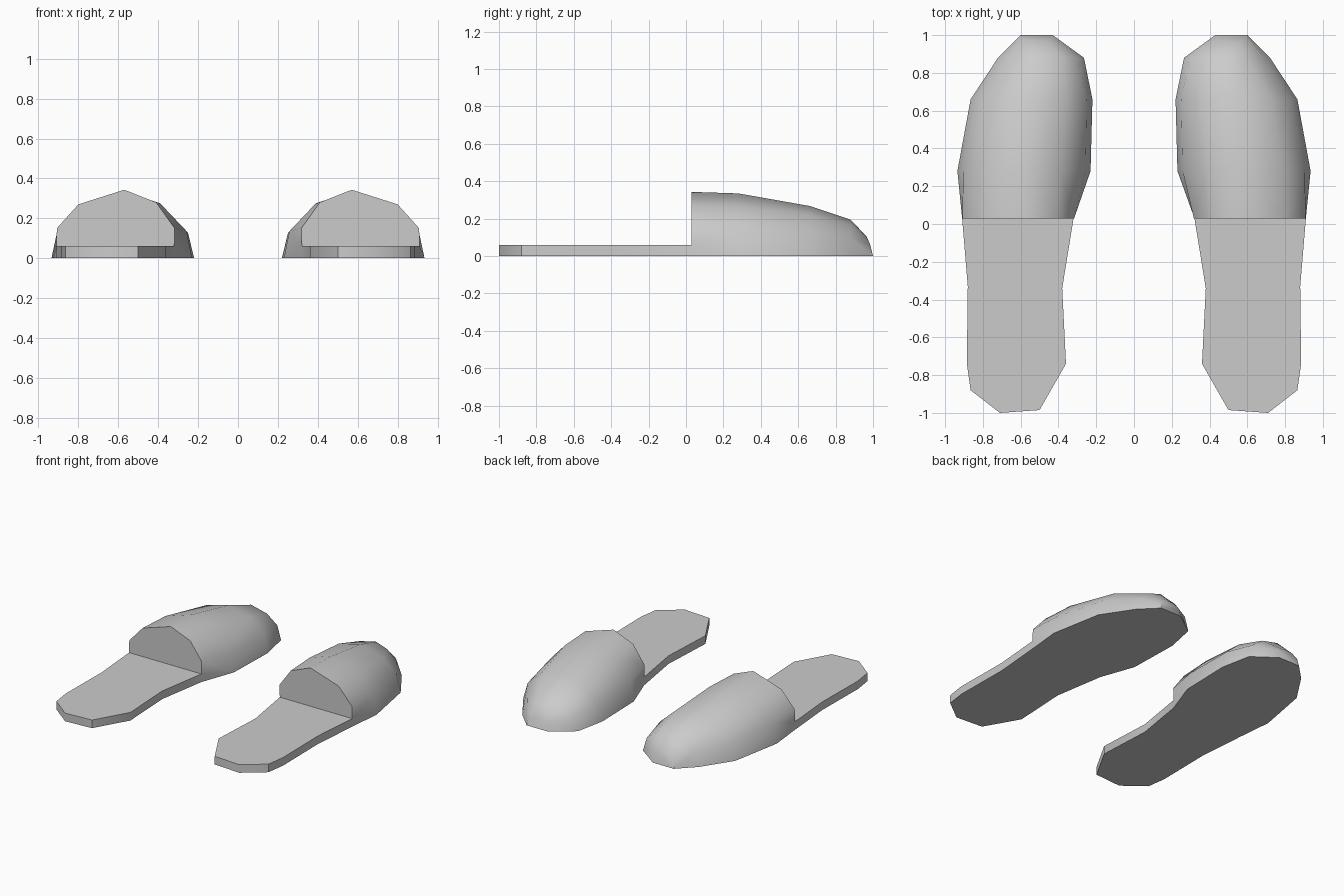
import bpy, bmesh
from math import radians

if "Cube" in bpy.data.objects:
    bpy.data.objects.remove(bpy.data.objects["Cube"])

SOLE = 0.06

# heel outline, from the inner edge of the vamp opening round to the outer edge
HEEL = [(0.32, 0.03), (0.38, -0.34), (0.36, -0.74), (0.50, -0.985), (0.71, -1.0),
        (0.865, -0.88), (0.885, -0.74), (0.88, -0.33), (0.91, 0.03)]

# upper sections: y, then (x, z) from inner base over the top to outer base
SECTIONS = [
    (0.03, [(0.32, 0), (0.317, 0.15), (0.41, 0.28), (0.57, 0.343), (0.80, 0.27), (0.908, 0.15), (0.91, 0)]),
    (0.28, [(0.23, 0), (0.257, 0.135), (0.39, 0.275), (0.57, 0.335), (0.79, 0.265), (0.905, 0.14), (0.935, 0)]),
    (0.66, [(0.22, 0), (0.25, 0.125), (0.36, 0.225), (0.54, 0.268), (0.72, 0.22), (0.83, 0.12), (0.865, 0)]),
    (0.88, [(0.265, 0), (0.295, 0.10), (0.38, 0.165), (0.51, 0.195), (0.60, 0.165), (0.68, 0.10), (0.72, 0)]),
]
# toe rim: x, y, z
TOE = [(0.43, 1.0, 0), (0.435, 0.985, 0.06), (0.46, 0.97, 0.095), (0.515, 0.965, 0.105),
       (0.565, 0.97, 0.095), (0.595, 0.985, 0.06), (0.60, 1.0, 0)]


def slipper(name, side):
    bm = bmesh.new()

    def vert(x, y, z):
        return bm.verts.new((side * x, y, z))

    rows = [[vert(x, y, z) for x, z in pts] for y, pts in SECTIONS]
    rows.append([vert(*p) for p in TOE])
    first = rows[0]

    # heel part of the sole
    low = [first[0]] + [vert(x, y, 0) for x, y in HEEL[1:-1]] + [first[-1]]
    top = [vert(x, y, SOLE) for x, y in HEEL]
    for i in range(len(low) - 1):
        bm.faces.new((low[i], low[i + 1], top[i + 1], top[i]))
    bm.faces.new(top)

    # flat wall closing the upper
    bm.faces.new([top[0]] + first[1:-1] + [top[-1]])

    # upper shell
    for a, b in zip(rows, rows[1:]):
        for i in range(6):
            loop = [a[i], a[i + 1], b[i + 1], b[i]]
            if a is first and i == 0:
                loop.insert(1, top[0])
            if a is first and i == 5:
                loop.insert(1, top[-1])
            bm.faces.new(loop)
    bm.faces.new(rows[-1])

    # underside
    bm.faces.new(low + [r[-1] for r in rows[1:]] + [r[0] for r in reversed(rows[1:])])

    bmesh.ops.recalc_face_normals(bm, faces=bm.faces)
    mesh = bpy.data.meshes.new(name)
    bm.to_mesh(mesh)
    bm.free()
    ob = bpy.data.objects.new(name, mesh)
    bpy.context.collection.objects.link(ob)
    bpy.ops.object.select_all(action='DESELECT')
    ob.select_set(True)
    bpy.context.view_layer.objects.active = ob
    bpy.ops.object.shade_smooth_by_angle(angle=radians(42))


slipper("right_slipper", 1)
slipper("left_slipper", -1)
